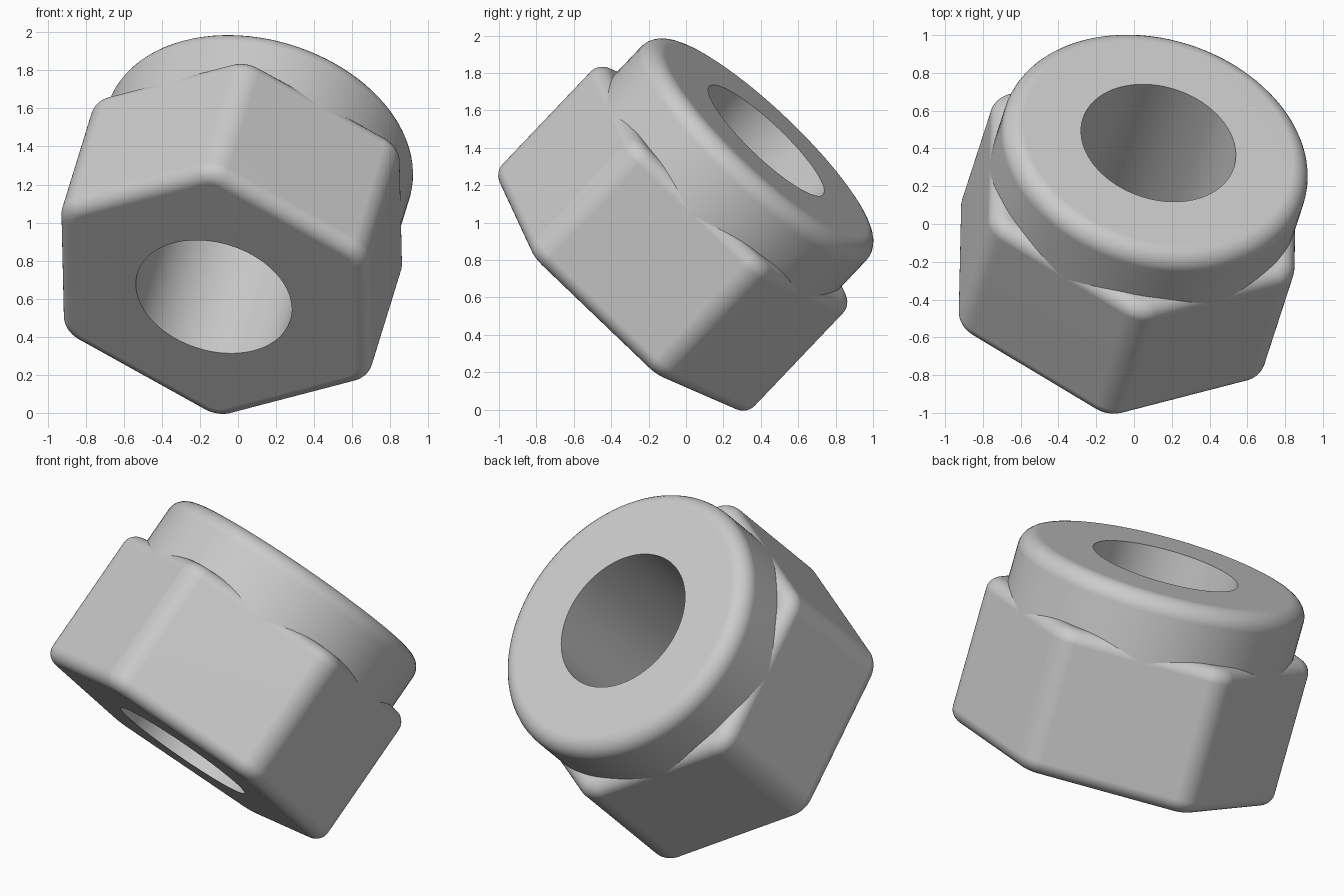
import bpy, bmesh, math
from mathutils import Matrix, Vector

cube = bpy.data.objects.get("Cube")
if cube:
    bpy.data.objects.remove(cube, do_unlink=True)

APOTHEM, CORNER, EDGE = 0.83, 0.16, 0.08   # hexagon half width, corner and rim rounding
BODY_H, TOTAL_H = 0.86, 1.173
BORE, COLLAR_EDGE = 0.42, 0.10
N = 16                                     # points per hexagon corner

# One grey metal
metal = bpy.data.materials.new("grey_metal")
metal.use_nodes = True
grey = (0.6, 0.6, 0.6, 1)
metal.diffuse_color = grey
metal.node_tree.nodes["Principled BSDF"].inputs["Base Color"].default_value = grey

# Tilted frame of the nut: local z is the bore axis
turn, lean = math.radians(18), math.radians(45)
axis = Vector((math.sin(turn) * math.sin(lean), math.cos(turn) * math.sin(lean), math.cos(lean)))
side = Vector((math.cos(turn), -math.sin(turn), 0))
up = side.cross(axis)
if up.z < 0:
    up.negate()
frame = Matrix((up, side, axis)).transposed().to_4x4()
frame = Matrix.Translation((-0.127, -0.36, 0.61)) @ frame @ Matrix.Rotation(math.radians(12), 4, 'Z')


def circle(radius, z):
    count = 6 * N
    angles = [2 * math.pi * i / count - math.pi / 6 for i in range(count)]
    return [Vector((radius * math.cos(a), radius * math.sin(a), z)) for a in angles]


def hexagon(inset, z):
    """Hexagon with rounded corners, drawn in by inset."""
    reach = (APOTHEM - CORNER) / math.cos(math.pi / 6)
    points = []
    for k in range(6):
        mid = k * math.pi / 3
        for j in range(N):
            a = mid + (j / (N - 1) - 0.5) * math.pi / 3
            r = CORNER - inset
            points.append(Vector((reach * math.cos(mid) + r * math.cos(a),
                                  reach * math.sin(mid) + r * math.sin(a), z)))
    return points


def quarter(radius, steps=8):
    """Inset and drop of a rounded rim, from the wall to the flat end."""
    angles = [i / steps * math.pi / 2 for i in range(steps + 1)]
    return [(radius * (1 - math.cos(a)), radius * (1 - math.sin(a))) for a in angles]


def loft(name, rings, closed=False):
    bm = bmesh.new()
    loops = [[bm.verts.new(p) for p in ring] for ring in rings]
    pairs = list(zip(loops, loops[1:]))
    if closed:
        pairs.append((loops[-1], loops[0]))
    for low, high in pairs:
        for i in range(len(low)):
            j = (i + 1) % len(low)
            bm.faces.new((low[i], low[j], high[j], high[i]))
    bmesh.ops.recalc_face_normals(bm, faces=bm.faces)
    mesh = bpy.data.meshes.new(name)
    bm.to_mesh(mesh)
    bm.free()
    mesh.materials.append(metal)
    obj = bpy.data.objects.new(name, mesh)
    bpy.context.collection.objects.link(obj)
    obj.matrix_world = frame
    bpy.ops.object.select_all(action='DESELECT')
    obj.select_set(True)
    bpy.context.view_layer.objects.active = obj
    bpy.ops.object.shade_smooth_by_angle(angle=math.radians(35))
    weighted = obj.modifiers.new("even_normals", 'WEIGHTED_NORMAL')
    weighted.keep_sharp = True
    return obj


# Hexagonal body with rounded rims and a through bore
rim = quarter(EDGE)
body = [circle(BORE, 0)]
body += [hexagon(inset, drop) for inset, drop in reversed(rim)]
body += [hexagon(inset, BODY_H - drop) for inset, drop in rim]
body += [circle(BORE, BODY_H)]
loft("hex_body", body, closed=True)

# Round collar, flush with the flats, with its own rounded rim and bore
base = BODY_H - EDGE - 0.03
collar = [circle(BORE, base), circle(APOTHEM, base)]
collar += [circle(APOTHEM - inset, TOTAL_H - drop) for inset, drop in quarter(COLLAR_EDGE)]
collar += [circle(BORE, TOTAL_H)]
loft("collar", collar, closed=True)
